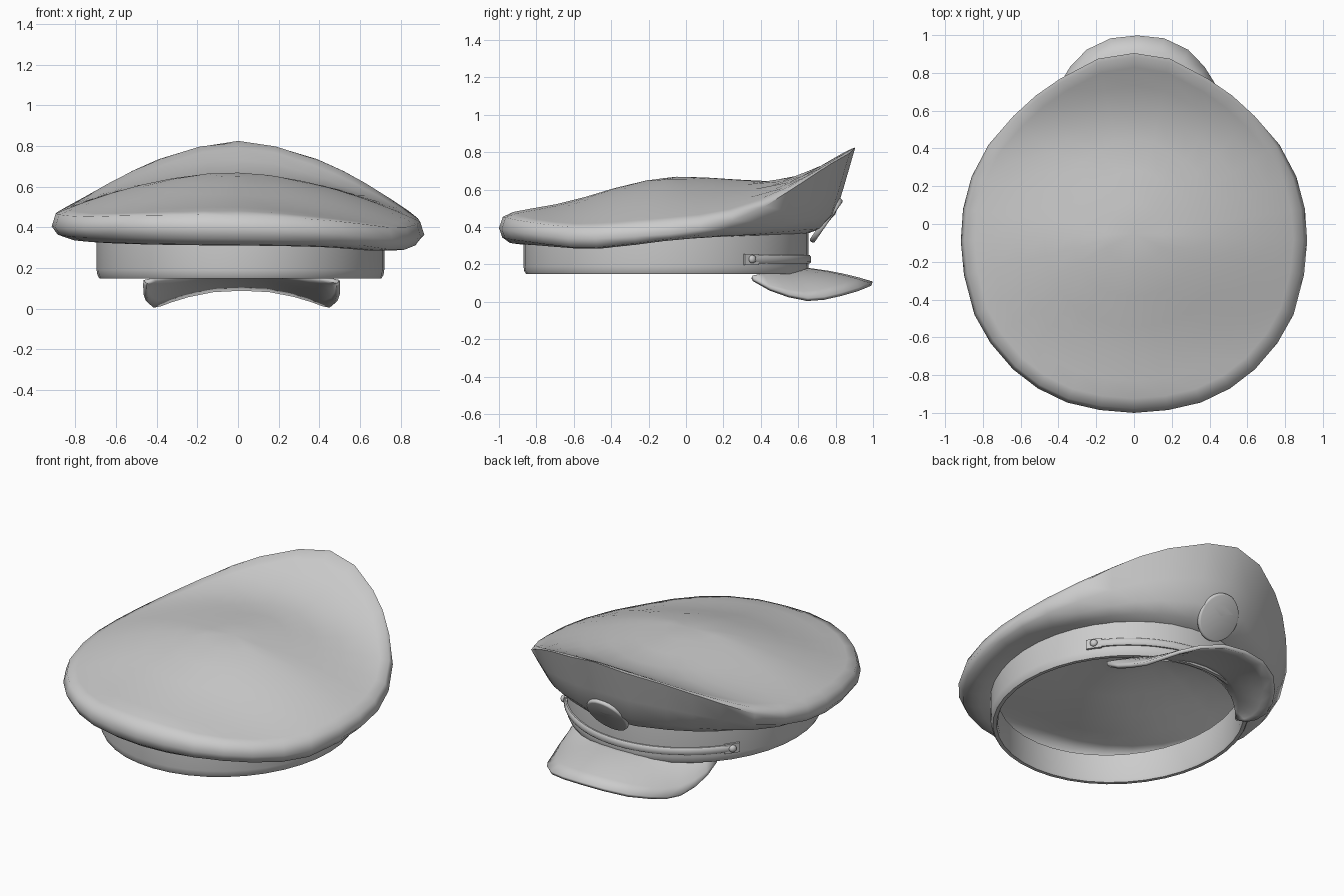
import bpy, bmesh, math
from mathutils import Vector, Matrix

if "Cube" in bpy.data.objects:
    bpy.data.objects.remove(bpy.data.objects["Cube"])


def lerp_table(table, v):
    if v <= table[0][0]:
        return table[0][1]
    for (a, p), (b, q) in zip(table, table[1:]):
        if v <= b:
            return p + (q - p) * (v - a) / (b - a)
    return table[-1][1]


def finish(name, bm, angle=40):
    bmesh.ops.recalc_face_normals(bm, faces=bm.faces)
    me = bpy.data.meshes.new(name)
    bm.to_mesh(me)
    bm.free()
    ob = bpy.data.objects.new(name, me)
    bpy.context.collection.objects.link(ob)
    bpy.ops.object.select_all(action='DESELECT')
    ob.select_set(True)
    bpy.context.view_layer.objects.active = ob
    bpy.ops.object.shade_smooth_by_angle(angle=math.radians(angle))
    return ob


def loft(name, rings, loop=True, wrap=False, cap=False, tip=None, angle=40):
    """Skin rings of points; loop closes each ring, wrap joins last to first."""
    bm = bmesh.new()
    vs = [[bm.verts.new(p) for p in r] for r in rings]
    pairs = list(zip(vs, vs[1:])) + ([(vs[-1], vs[0])] if wrap else [])
    n = len(vs[0])
    for a, b in pairs:
        for i in range(n if loop else n - 1):
            j = (i + 1) % n
            bm.faces.new((a[i], a[j], b[j], b[i]))
    if cap:
        bm.faces.new(vs[0])
        bm.faces.new(vs[-1])
    if tip:
        t = bm.verts.new(tip)
        for i in range(n):
            bm.faces.new((vs[-1][i], vs[-1][(i + 1) % n], t))
    return finish(name, bm, angle)


CX, CY = .012, -.107                        # centre of the head opening


def oval(a, off=0.0, z=0.0):
    return Vector((CX + (.708 + off) * math.sin(a), CY + (.762 + off) * math.cos(a), z))


# Crown outline seen from above, front tip to back
half = [(0, .905), (.19, .875), (.39, .77), (.52, .68), (.64, .57), (.77, .42), (.86, .25),
        (.905, .08), (.917, -.09), (.90, -.27), (.845, -.48), (.76, -.63), (.64, -.77),
        (.51, -.87), (.355, -.945), (.18, -.985), (0, -1)]
rim_xy = half + [(-x, y) for x, y in half[-2:0:-1]]
width = sorted((y, x) for x, y in half)
rim_z = [(-1, .395), (-.6, .375), (-.1, .385), (.1, .405), (.25, .445), (.42, .515), (.6, .625),
         (.77, .735), (.875, .795), (.905, .825)]
spine = [(-1, .43), (-.97, .465), (-.9, .488), (-.75, .51), (-.6, .542), (-.45, .588), (-.3, .632),
         (-.1, .67), (.1, .665), (.3, .652), (.45, .645), (.6, .675), (.75, .74), (.86, .81), (.905, .825)]


def front_weight(y):
    t = min(max((y + .1) / .9, 0), 1)
    return t * t * (3 - 2 * t)


def band_top(y):
    return .31 + .055 * (y + .875) / 1.53


def tilt(x, y):
    """The crown sags a little towards the right at the back."""
    return -.02 * x * (1 - front_weight(y)) - .03 * max(x, 0) * math.exp(-((y + .6) / .4) ** 2)


def top_point(x, y):
    u = min(abs(x) / max(lerp_table(width, y), .01), 1)
    edge = lerp_table(rim_z, y) + .045 * (1 - front_weight(y)) + .01
    z = edge + (lerp_table(spine, y) - edge) * (1 - u ** 1.8)
    return Vector((x, y, z + tilt(x, y)))


# Crown: wall flares from the band to the rim, then the domed top closes it
angles = [math.atan2(x / .917, (y + .05) / .95) for x, y in rim_xy]
rings = [[] for _ in range(5)]
for a, (x, y) in zip(angles, rim_xy):
    w = front_weight(y)
    lo = oval(a, -.005)
    lo.z = band_top(lo.y)
    hi = Vector((x, y, lerp_table(rim_z, y) + tilt(x, y)))
    sag = -.05 * max(x, 0) * math.exp(-((y + .55) / .4) ** 2)
    steps = [(0, 0), (.35 - .05 * w, .06 * w), (.58, .06 + .16 * w), (.87 - .11 * w, .4 + .14 * w), (1, 1)]
    for k, (ring, (f, g)) in enumerate(zip(rings, steps)):
        p = lo.lerp(hi, f)
        p.z = lo.z + (hi.z - lo.z) * g + (sag if 0 < k < 4 else 0)
        ring.append(p)
for s in (.978, .92, .82, .68, .52, .35, .17):
    rings.append([top_point(x * s, -.05 + (y + .05) * s) for x, y in rim_xy])
loft("crown", rings, tip=top_point(0, -.05), angle=70)

# Head band with a folded inner wall
ring_a = [i * math.tau / 40 for i in range(40)]
band = []
for off, z in [(0, None), (0, .19), (-.004, .165), (-.014, .148), (-.035, .148), (-.042, .165), (-.042, None)]:
    ring = [oval(a, off) for a in ring_a]
    for p in ring:
        p.z = z if z else band_top(p.y) + .005
    band.append(ring)
loft("head_band", band, wrap=True)


# Chin strap across the front with end plates and buttons
def strap(name, a0, a1, prof, n):
    loft(name, [[oval(a0 + (a1 - a0) * i / n, o, z) for o, z in prof] for i in range(n + 1)], cap=True)


END = math.radians(57)
strap("chin_strap", -END + .08, END - .08,
      [(-.01, .205), (.007, .205), (.014, .214), (.014, .24), (.007, .249), (-.01, .249)], 24)
for side, tag in ((1, "right"), (-1, "left")):
    strap("strap_end_" + tag, side * END, side * (END - .12),
          [(-.01, .198), (.012, .198), (.012, .256), (-.01, .256)], 3)
    a = side * (END - .06)
    bm = bmesh.new()
    normal = Vector((math.sin(a) / .71, math.cos(a) / .765, 0))
    m = Matrix.Translation(oval(a, .016, .228)) @ normal.to_track_quat('Z', 'Y').to_matrix().to_4x4()
    bmesh.ops.create_uvsphere(bm, u_segments=14, v_segments=8, radius=.022,
                              matrix=m @ Matrix.Diagonal((1, 1, .7, 1)))
    finish("strap_button_" + tag, bm, 60)

# Visor: arched sheet from the band to a drooping outer edge
edge = [(0, .995, .098), (.14, .98, .091), (.265, .92, .066), (.35, .83, .04), (.405, .74, .019),
        (.44, .65, .012), (.465, .55, .032), (.475, .45, .066), (.475, .36, .115)]
edge = [(-x, y, z) for x, y, z in edge[:0:-1]] + edge
visor = [[] for _ in range(6)]
for i, e in enumerate(edge):
    t = i / 8 - 1
    a = t * math.radians(49)
    inner = Vector((.63 * math.sin(a), CY + .70 * math.cos(a), .175 - .043 * t * t))
    for k, row in enumerate(visor):
        f = k / 5
        p = inner.lerp(Vector(e), f)
        p.x += .018
        p.z += .05 * f * (1 - f) * (1 - .6 * t * t)
        row.append(p)
ob = loft("visor", visor, loop=False)
mod = ob.modifiers.new("thickness", 'SOLIDIFY')
mod.thickness = .022
mod.offset = 0

# Oval badge leaning against the front of the crown
bm = bmesh.new()
m = (Matrix.Translation((.012, .75, .435)) @ Vector((0, .82, -.57)).to_track_quat('Z', 'Y').to_matrix().to_4x4()
     @ Matrix.Diagonal((.13, .14, 1, 1)))
bmesh.ops.create_cone(bm, cap_ends=True, segments=28, radius1=1, radius2=1, depth=.03, matrix=m)
rims = [e for e in bm.edges if any(len(f.verts) > 4 for f in e.link_faces)]
bmesh.ops.bevel(bm, geom=rims, offset=.01, segments=2, affect='EDGES', profile=.5)
finish("badge", bm, 50)
